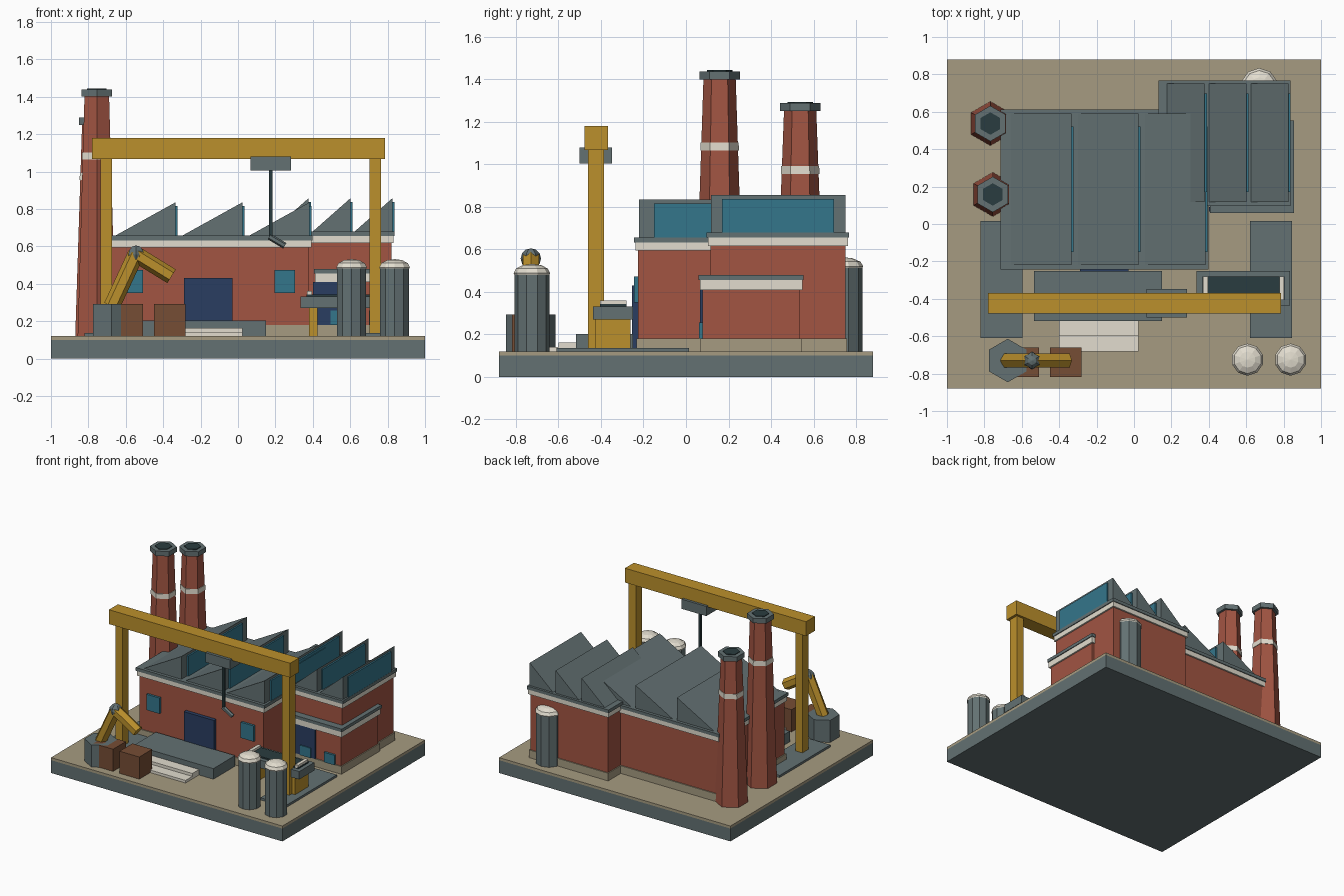
import bpy, bmesh
from math import cos, pi
from mathutils import Vector, Matrix

if "Cube" in bpy.data.objects:
    bpy.data.objects.remove(bpy.data.objects["Cube"])

COL = dict(brick=(.36, .09, .055), slate=(.125, .165, .17), yellow=(.5, .28, .025),
           white=(.76, .72, .62), tan=(.38, .33, .22), navy=(.023, .048, .12),
           glass=(.034, .18, .26), brown=(.18, .075, .035), dark=(.023, .045, .05))
MATS = {}
for key, c in COL.items():
    MATS[key] = bpy.data.materials.new(key)
    MATS[key].diffuse_color = (*c, 1)


def finish(name, bm, mat):
    bmesh.ops.recalc_face_normals(bm, faces=bm.faces)
    me = bpy.data.meshes.new(name)
    bm.to_mesh(me)
    bm.free()
    me.materials.append(MATS[mat])
    ob = bpy.data.objects.new(name, me)
    bpy.context.collection.objects.link(ob)
    return ob


def box(name, mat, x0, x1, y0, y1, z0, z1):
    bm = bmesh.new()
    m = (Matrix.Translation(((x0 + x1) / 2, (y0 + y1) / 2, (z0 + z1) / 2))
         @ Matrix.Diagonal((x1 - x0, y1 - y0, z1 - z0, 1)))
    bmesh.ops.create_cube(bm, size=1, matrix=m)
    return finish(name, bm, mat)


def rod(name, mat, a, b, r0, r1=None, n=6):
    a, b = Vector(a), Vector(b)
    d = b - a
    rot = Matrix() if d.x == d.y == 0 else d.to_track_quat('Z', 'Y').to_matrix().to_4x4()
    bm = bmesh.new()
    bmesh.ops.create_cone(bm, cap_ends=True, segments=n, radius1=r0,
                          radius2=r0 if r1 is None else r1, depth=d.length,
                          matrix=Matrix.Translation((a + b) / 2) @ rot)
    return finish(name, bm, mat)


def ball(name, mat, c, r, rz, n, rings):
    bm = bmesh.new()
    bmesh.ops.create_uvsphere(bm, u_segments=n, v_segments=rings, radius=1,
                              matrix=Matrix.Translation(c) @ Matrix.Diagonal((r, r, rz, 1)))
    return finish(name, bm, mat)


def hall(name, x0, x1, y0, y1, z, white=.038, cap=.025):
    """Brick block with plinth, pale cornice and slate roof slab; z = wall top."""
    def layer(part, mat, e, a, b):
        box(name + part, mat, x0 - e, x1 + e, y0 - e, y1 + e, a, b)
    layer("_plinth", 'tan', .008, .12, .18)
    layer("_walls", 'brick', 0, .12, z)
    layer("_cornice", 'white', .012, z, z + white)
    layer("_roof_slab", 'slate', .018, z + white, z + white + cap)


def sawtooth(name, x0, x1, y0, y1, z0, z1, inset):
    bm = bmesh.new()
    f = bm.faces.new([bm.verts.new(p) for p in ((x0, y0, z0), (x1, y0, z0), (x1, y0, z1))])
    ext = bmesh.ops.extrude_face_region(bm, geom=[f])['geom']
    bmesh.ops.translate(bm, vec=(0, y1 - y0, 0),
                        verts=[v for v in ext if isinstance(v, bmesh.types.BMVert)])
    finish(name, bm, 'slate')
    box(name + "_glazing", 'glass', x1 - .005, x1 + .012, y0 + inset, y1 - inset, z0, z1 - .02)


# ground
box("base", 'slate', -1, 1, -.88, .88, 0, .1)
box("yard", 'tan', -1, 1, -.88, .88, .1, .12)

# buildings
hall("main_hall", -.695, .38, -.226, .595, .594)
hall("rear_hall", .15, .82, .115, .75, .617)
hall("annex", .425, .837, .077, .535, .41, .045, .024)
for i in range(3):
    x = -.335 + i * .358
    sawtooth(f"main_roof_tooth_{i}", x - .325, x, -.22, .59, .655, .835, .07)
    x = .377 + i * .224
    sawtooth(f"rear_roof_tooth_{i}", x - .203, x, .117, .75, .678, .857, .053)

# doors and windows
box("main_door", 'navy', -.29, -.03, -.255, -.22, .12, .43)
for i, x in enumerate((-.565, .25)):
    box(f"main_window_{i}", 'glass', x - .056, x + .056, -.244, -.22, .35, .473)
box("annex_door", 'navy', .40, .62, .067, .09, .18, .41)
for i, x in enumerate((.54, .745)):
    box(f"annex_window_{i}", 'glass', x - .045, x + .045, .06, .09, .18, .257)

# loading dock and steps
box("loading_dock", 'slate', -.535, .15, -.518, -.25, .12, .203)
box("upper_step", 'white', -.40, .025, -.6, -.515, .12, .163)
box("lower_step", 'white', -.40, .025, -.683, -.6, .12, .14)

# chimneys
for i, (x, y, top, band) in enumerate(((-.755, .158, 1.4, 1.065), (-.768, .537, 1.25, .955))):
    r_at = lambda z: .118 - .042 * (z - .12) / (top - .12)
    rod(f"chimney_{i}", 'brick', (x, y, .12), (x, y, top), .118, .076)
    rod(f"chimney_band_{i}", 'white', (x, y, band), (x, y, band + .038),
        r_at(band) + .004, r_at(band + .038) + .004)
    rod(f"chimney_cap_{i}", 'slate', (x, y, top), (x, y, top + .038), .095)
    rod(f"chimney_mouth_{i}", 'dark', (x, y, top + .02), (x, y, top + .043), .06)

# silos
for i, (x, y, r, h) in enumerate(((.607, -.725, .082, .488), (.837, -.725, .082, .488),
                                  (.67, .735, .095, .52))):
    rod(f"silo_{i}", 'slate', (x, y, .12), (x, y, h), r, n=10)
    ball(f"silo_dome_{i}", 'white', (x, y, h), r + .004, .044, 10, 6)

# gantry crane
for i, x in enumerate((-.705, .734)):
    box(f"gantry_leg_{i}", 'yellow', x - .031, x + .031, -.46, -.386, .12, 1.08)
for i, x in enumerate((-.708, .732)):
    box(f"gantry_track_{i}", 'slate', x - .112, x + .112, -.61, .015, .12, .137)
box("gantry_beam", 'yellow', -.78, .785, -.478, -.368, 1.068, 1.18)
box("trolley", 'slate', .068, .283, -.5, -.348, 1.005, 1.08)
box("hoist_cable", 'dark', .165, .184, -.433, -.414, .645, 1.01)
rod("hoist_hook", 'slate', (.168, -.423, .652), (.25, -.423, .603), .017)

# conveyor
box("conveyor_frame", 'slate', .333, .835, -.437, -.25, .27, .332)
box("conveyor_belt", 'dark', .365, .805, -.405, -.28, .33, .343)
for i, x in enumerate((.382, .79)):
    box(f"conveyor_roller_{i}", 'white', x - .013, x + .013, -.405, -.28, .335, .36)
for i, x in enumerate((.403, .77)):
    box(f"conveyor_leg_{i}", 'yellow', x - .023, x + .023, -.428, -.262, .12, .272)

# robot arm
rod("arm_base", 'slate', (-.675, -.73, .12), (-.675, -.73, .293), .116)
rod("lower_arm", 'yellow', (-.675, -.73, .28), (-.545, -.73, .56), .044)
ball("elbow_joint", 'slate', (-.545, -.73, .557), .048, .048, 6, 6)
rod("upper_arm", 'yellow', (-.545, -.73, .557), (-.355, -.73, .44), .043)

# crates
for i, x in enumerate((-.592, -.365)):
    box(f"crate_{i}", 'brown', x - .085, x + .085, -.818, -.66, .12, .293)

for m in bpy.data.materials:
    if m.users and not m.is_grease_pencil:
        m.use_nodes = True
        m.node_tree.nodes["Principled BSDF"].inputs["Base Color"].default_value = m.diffuse_color
